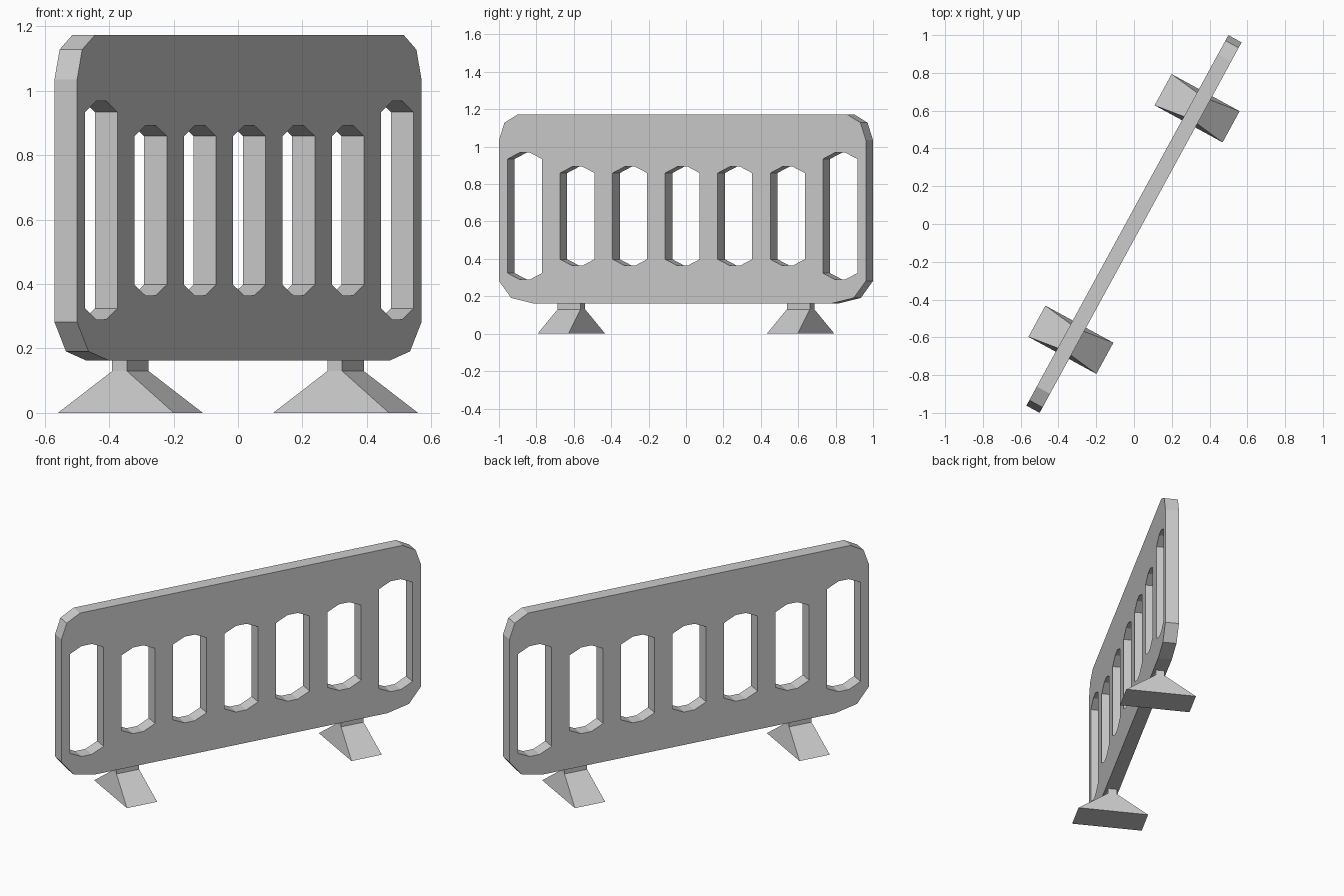
import bpy, bmesh, math
from mathutils import Matrix

if "Cube" in bpy.data.objects:
    bpy.data.objects.remove(bpy.data.objects["Cube"])

YAW = math.radians(61.4)      # the barrier stands at an angle in plan
HALF_T = 0.04                 # half panel thickness


def mirrored(right_side):
    """Close a right-hand outline (bottom to top) with its mirror image."""
    return right_side + [(-x, z) for x, z in reversed(right_side)]


def slot(cx, z0, z1):
    """Tall opening with chamfered ends."""
    side = [(0.032, z0), (0.105, z0 + 0.034), (0.105, z1 - 0.034), (0.032, z1)]
    return [(cx + x, z) for x, z in mirrored(side)]


# Panel: filled outline with seven slots, extruded to thickness
outlines = [mirrored([(0.908, 0.162), (1.043, 0.191), (1.117, 0.282),
                      (1.117, 1.035), (1.084, 1.128), (1.002, 1.173)])]
for i in range(-3, 4):
    z0, z1 = (0.29, 0.968) if abs(i) == 3 else (0.364, 0.893)
    outlines.append(slot(i * 0.32, z0, z1))

curve = bpy.data.curves.new("barrier_panel", 'CURVE')
curve.dimensions = '2D'
curve.fill_mode = 'BOTH'
curve.extrude = HALF_T
for pts in outlines:
    spline = curve.splines.new('POLY')
    spline.points.add(len(pts) - 1)
    for p, (x, z) in zip(spline.points, pts):
        p.co = (x, z, 0, 1)
    spline.use_cyclic_u = True
panel = bpy.data.objects.new("barrier_panel", curve)
bpy.context.collection.objects.link(panel)
panel.rotation_euler = (math.pi / 2, 0, YAW)
bpy.context.view_layer.objects.active = panel
panel.select_set(True)
bpy.ops.object.convert(target='MESH')
panel = bpy.context.object
bm = bmesh.new()
bm.from_mesh(panel.data)
bmesh.ops.remove_doubles(bm, verts=bm.verts, dist=1e-4)
bmesh.ops.recalc_face_normals(bm, faces=bm.faces)
for f in bm.faces:
    f.smooth = False
bm.to_mesh(panel.data)
bm.free()


# Feet: flared base rising into a short neck under the panel
def foot(name, s):
    bm = bmesh.new()
    rings = []
    for hx, hy, z in [(0.094, 0.205, 0), (0.07, 0.026, 0.13), (0.07, 0.026, 0.165)]:
        rings.append([bm.verts.new((s + a * hx, b * hy, z))
                      for a, b in [(-1, -1), (1, -1), (1, 1), (-1, 1)]])
    bm.faces.new(rings[0][::-1])
    bm.faces.new(rings[-1])
    for lo, hi in zip(rings, rings[1:]):
        for k in range(4):
            n = (k + 1) % 4
            bm.faces.new((lo[k], lo[n], hi[n], hi[k]))
    bm.transform(Matrix.Rotation(YAW, 4, 'Z'))
    mesh = bpy.data.meshes.new(name)
    bm.to_mesh(mesh)
    bm.free()
    bpy.context.collection.objects.link(bpy.data.objects.new(name, mesh))


foot("left_foot", -0.698)
foot("right_foot", 0.698)
